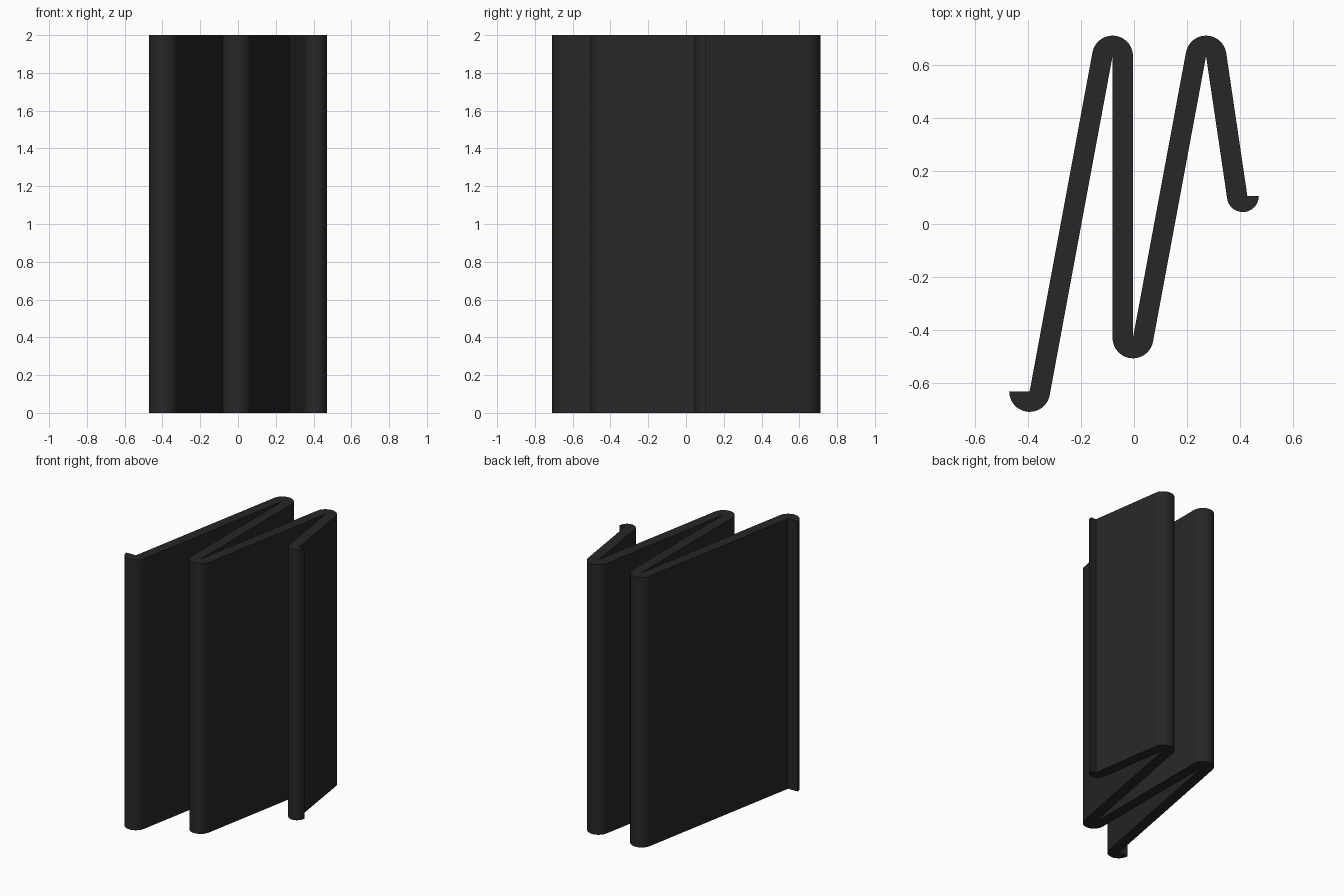
import bpy, bmesh
from math import cos, sin, radians

if "Cube" in bpy.data.objects:
    bpy.data.objects.remove(bpy.data.objects["Cube"])

HEIGHT = 2.0
R = 0.077          # sheet thickness = fold radius
HOOK_R = 0.06      # smaller radius of the free-end hook

# Fold centres in plan, left to right
hook_left = (-0.394, -0.632)
top_left = (-0.081, 0.634)
bottom_mid = (-0.004, -0.43)
top_right = (0.272, 0.634)
hook_right = (0.411, 0.105)


def arc(c, r, a0, a1, n=20):
    return [(c[0] + r * cos(radians(a0 + (a1 - a0) * i / n)),
             c[1] + r * sin(radians(a0 + (a1 - a0) * i / n))) for i in range(n + 1)]


# Closed outline: along the front side, then back along the rear side
outline = (
    arc(hook_left, R, 180, 349.5) + [top_left]
    + arc(bottom_mid, R, 180, 349.5) + [top_right]
    + arc(hook_right, HOOK_R, 188.3, 360) + [(0.428, 0.105)]
    + arc(top_right, R, 8.3, 169.5) + [bottom_mid]
    + arc(top_left, R, 0, 169.5) + [hook_left]
)

# Extrude the folded sheet upward
bm = bmesh.new()
base = bm.faces.new([bm.verts.new((x, y, 0)) for x, y in outline])
ext = bmesh.ops.extrude_face_region(bm, geom=[base], use_keep_orig=True)
bmesh.ops.translate(bm, vec=(0, 0, HEIGHT),
                    verts=[v for v in ext["geom"] if isinstance(v, bmesh.types.BMVert)])
bmesh.ops.recalc_face_normals(bm, faces=bm.faces)
# Triangulate the concave end caps cleanly
bmesh.ops.triangulate(bm, faces=[f for f in bm.faces if len(f.verts) > 4])

mesh = bpy.data.meshes.new("folded_screen")
bm.to_mesh(mesh)
bm.free()
screen = bpy.data.objects.new("folded_screen", mesh)
bpy.context.collection.objects.link(screen)

# Dark finish
mat = bpy.data.materials.new("charcoal")
mat.diffuse_color = (0.02, 0.02, 0.02, 1)
mat.use_nodes = True
mat.node_tree.nodes["Principled BSDF"].inputs["Base Color"].default_value = mat.diffuse_color
mesh.materials.append(mat)

# Smooth the folds, keep the corners sharp
bpy.context.view_layer.objects.active = screen
screen.select_set(True)
bpy.ops.object.shade_smooth_by_angle(angle=radians(30))
